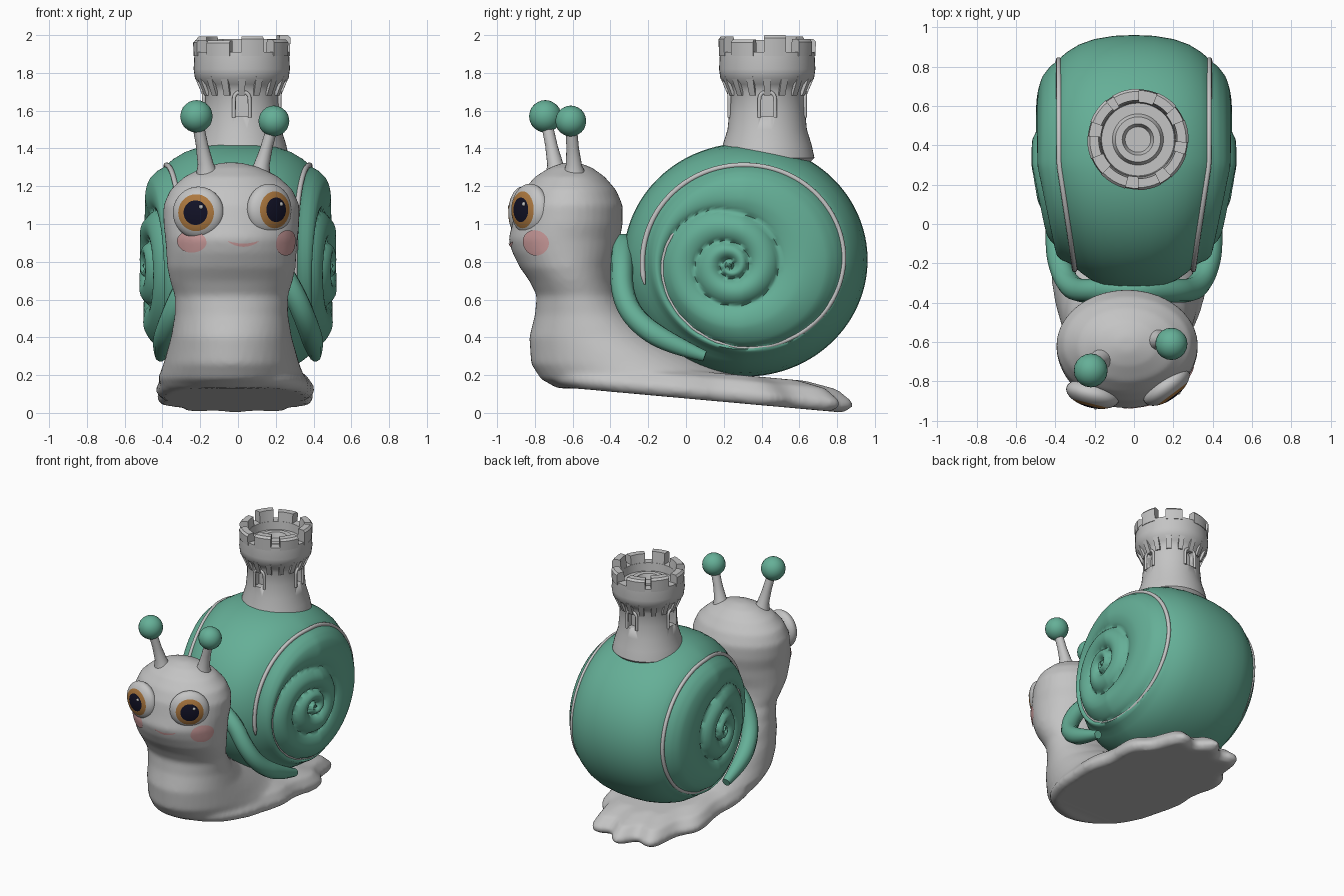
import bpy, bmesh, random
from math import pi, sin, cos, hypot, radians, atan2
from mathutils import Vector, Matrix

random.seed(4)
cube = bpy.data.objects.get("Cube")
if cube:
    bpy.data.objects.remove(cube)


def material(name, *rgb):
    m = bpy.data.materials.new(name)
    m.use_nodes = True
    m.diffuse_color = (*rgb, 1)
    m.node_tree.nodes["Principled BSDF"].inputs["Base Color"].default_value = (*rgb, 1)
    return m


GREY = material("pale grey", .55, .55, .55)
GREEN = material("sea green", .13, .43, .31)
IRIS = material("amber", .42, .19, .05)
PUPIL = material("near black", .006, .006, .02)
PINK = material("blush pink", .62, .34, .34)


def lerp(table, v):
    """Straight-line lookup in a sorted table of (key, value) pairs."""
    if v <= table[0][0]:
        return table[0][1]
    for (a, p), (b, q) in zip(table, table[1:]):
        if v <= b:
            return p + (q - p) * (v - a) / (b - a)
    return table[-1][1]


def finish(bm, name, *mats, angle=50):
    bmesh.ops.recalc_face_normals(bm, faces=bm.faces)
    me = bpy.data.meshes.new(name)
    bm.to_mesh(me)
    bm.free()
    me.shade_smooth()
    me.set_sharp_from_angle(angle=radians(angle))
    for m in mats:
        me.materials.append(m)
    ob = bpy.data.objects.new(name, me)
    bpy.context.collection.objects.link(ob)
    return ob


def loft(bm, rings):
    """Skin a list of closed rings and cap both ends."""
    vs = [[bm.verts.new(p) for p in ring] for ring in rings]
    n = len(vs[0])
    for a, b in zip(vs, vs[1:]):
        for i in range(n):
            j = (i + 1) % n
            bm.faces.new((a[i], a[j], b[j], b[i]))
    bm.faces.new(vs[0])
    bm.faces.new(vs[-1])


def ellipse(cx, cy, z, rx, ry, n=40):
    return [(cx + rx * cos(2 * pi * i / n), cy + ry * sin(2 * pi * i / n), z) for i in range(n)]


def ball(name, mat, centre, r):
    bm = bmesh.new()
    bmesh.ops.create_icosphere(bm, subdivisions=3, radius=r, matrix=Matrix.Translation(centre))
    return finish(bm, name, mat)


def tube(name, mat, points, r, tips=1.0):
    cu = bpy.data.curves.new(name, 'CURVE')
    cu.dimensions = '3D'
    cu.bevel_depth, cu.bevel_resolution, cu.use_fill_caps = r, 3, True
    sp = cu.splines.new('NURBS')
    sp.points.add(len(points) - 1)
    sp.use_endpoint_u, sp.order_u = True, 3
    for q, p in zip(sp.points, points):
        q.co = (*p, 1)
    sp.points[0].radius = sp.points[-1].radius = tips
    cu.materials.append(mat)
    ob = bpy.data.objects.new(name, cu)
    bpy.context.collection.objects.link(ob)
    return ob


# Body: upright neck and head, then the scalloped foot, fused together
# (height, half width, front y, back y)
HEAD = [(.13, .36, -.68, .3), (.18, .39, -.77, .35), (.26, .36, -.82, .15), (.4, .32, -.83, -.13),
        (.52, .3, -.8, -.28), (.62, .3, -.79, -.36), (.7, .325, -.83, -.38), (.77, .34, -.88, -.38),
        (.85, .345, -.92, -.36), (.92, .35, -.94, -.35), (1.0, .36, -.92, -.335), (1.1, .36, -.9, -.335),
        (1.18, .325, -.86, -.37), (1.25, .25, -.8, -.43), (1.3, .15, -.72, -.5), (1.325, .05, -.65, -.57)]
bm = bmesh.new()
loft(bm, [ellipse(-.035, (f + b) / 2, z, w, (b - f) / 2) for z, w, f, b in HEAD])


def foot_ring(scale, lift):
    ring = []
    for i in range(120):
        a = 2 * pi * i / 120
        c, s = cos(a), sin(a)
        k = (abs(c) ** 2.6 + abs(s) ** 2.6) ** (-1 / 2.6) * scale
        if s > -.5:
            k *= 1 + .055 * cos(11 * a + pi / 2) * min(1, s + .5)
        x, y = -.015 + .41 * c * k, .06 + .78 * s * k
        ring.append((x, y, max(0, .09 * (.85 - y)) + lift))
    return ring


loft(bm, [foot_ring(.94, 0), foot_ring(1, .03), foot_ring(1, .06), foot_ring(.9, .12), foot_ring(.7, .15)])
body = finish(bm, "body", GREY)
rm = body.modifiers.new("fuse", 'REMESH')
rm.mode, rm.voxel_size, rm.use_smooth_shade = 'VOXEL', .016, True
sm = body.modifiers.new("soften", 'SMOOTH')
sm.factor, sm.iterations = .5, 5

# Shell: wide band around the rim, raised whorls on each side
SPIRAL = [(-1, .68), (0, .54), (.25, .52), (.5, .515), (.75, .48), (1, .4), (1.25, .29),
          (1.5, .26), (1.75, .22), (2, .18), (2.25, .13), (3, .04), (4, 0)]
BAND = [(0, .64), (.1, .636), (.2, .62), (.28, .592), (.34, .555), (.37, .53)]
SIDE = [(0, .46), (.1, .47), (.25, .46), (.35, .445), (.45, .42), (.53, .37)]


def side_x(r, a):
    """Sideways height of the whorled face at radius r and angle a."""
    s = ((pi - a) / (2 * pi)) % 1 - 1
    while s < 3 and lerp(SPIRAL, s + 1) > r:
        s += 1
    hi, lo = lerp(SPIRAL, s), lerp(SPIRAL, s + 1)
    phase = min(1, max(0, (hi - r) / max(hi - lo, .001)))
    fade = min(1, max(0, .53 - r) / .04)
    return lerp(SIDE, r) + .055 * fade * sin(pi * phase) ** .6


def shell_point(x, r, a, side=1):
    t = min(1, max(0, (r - .26) / .24))
    y = .23 + .085 * t + r * 1.01 * cos(a)
    z = .78 + .03 * t + r * .965 * sin(a)
    return (side * x * lerp([(-.36, .76), (.3, 1)], y), y, z)


N = 128
angles = [2 * pi * i / N for i in range(N)]
radii = [.53 - .52 * i / 40 for i in range(1, 41)]
half = [[shell_point(x, r, a) for a in angles] for x, r in BAND]
half += [[shell_point(side_x(r, a), r, a) for a in angles] for r in radii]
bm = bmesh.new()
loft(bm, [[(-x, y, z) for x, y, z in ring] for ring in half[:0:-1]] + half)
finish(bm, "shell", GREEN, angle=80)

# Pale cord following the outer turn of each spiral
for side, label in ((1, "left"), (-1, "right")):
    path = []
    for i in range(101):
        s = -.04 + 1.12 * i / 100
        a, r = pi - 2 * pi * s, lerp(SPIRAL, s)
        path.append(shell_point(side_x(r, a) + .004, r, a, side))
    tube(label + "_shell_cord", GREY, path, .014, .3)

# Collar lip where the shell wraps the neck
lip = [(.41, .1, .3), (.4, -.1, .37), (.36, -.27, .49), (.3, -.34, .63), (.2, -.34, .8)]
tube("shell_collar", GREEN, lip + [(0, -.33, .92)] + [(-x, y, z) for x, y, z in lip[::-1]], .06, .5)


def facing(centre, normal):
    """Frame at centre whose local z looks along normal and local y is up."""
    n = Vector(normal).normalized()
    right = Vector((0, 0, 1)).cross(n).normalized()
    m = Matrix((right, n.cross(right), n)).transposed().to_4x4()
    return Matrix.Translation(centre) @ m


# Eyes with iris and pupil coloured by distance from the gaze axis
def eye(name, centre, normal):
    bm = bmesh.new()
    bmesh.ops.create_uvsphere(bm, u_segments=36, v_segments=32, radius=1)
    for f in bm.faces:
        c = f.calc_center_median()
        d = hypot(c.x, c.y)
        f.material_index = 0 if c.z < 0 or d > .69 else 1 if d > .43 else 2
    frame = facing(centre, normal)
    bmesh.ops.transform(bm, matrix=frame @ Matrix.Diagonal((.138, .138, .07, 1)), verts=bm.verts)
    finish(bm, name, GREY, IRIS, PUPIL)
    ball(name + "_glint", GREY, frame @ Vector((.03, .03, .06)), .013)


eye("right_eye", (-.21, -.865, 1.06), (-.25, -1, 0))
eye("left_eye", (.165, -.825, 1.075), (.6, -.8, 0))


# Thin painted patches laid over the skin
def patch(name, centre, normal, rx, rz, bend=0):
    bm = bmesh.new()
    rings = [[(rx * k / 8 * cos(a), rz * k / 8 * sin(a) + bend * (rx * k / 8 * cos(a)) ** 2, 0)
              for a in angles[::4]] for k in (8, 7, 6, 5, 4, 3, 2, 1)]
    vs = [[bm.verts.new(p) for p in ring] for ring in rings]
    for a, b in zip(vs, vs[1:]):
        for i in range(len(a)):
            bm.faces.new((a[i - 1], a[i], b[i], b[i - 1]))
    bm.faces.new(vs[-1])
    ob = finish(bm, name, PINK)
    ob.matrix_world = facing(centre, normal)
    sw = ob.modifiers.new("lay_on_skin", 'SHRINKWRAP')
    sw.target, sw.wrap_mode, sw.offset = body, 'ABOVE_SURFACE', .006


patch("right_cheek", (-.25, -.87, .905), (-.5, -1, 0), .095, .058)
patch("left_cheek", (.25, -.79, .9), (.85, -.75, 0), .085, .066)
patch("mouth", (.03, -.94, .885), (.15, -1, 0), .085, .009, 3)

# Feelers
for label, base, tip, r in (("right", (-.16, -.68, 1.26), (-.22, -.745, 1.57), .086),
                            ("left", (.11, -.59, 1.26), (.19, -.61, 1.545), .082)):
    b, t = Vector(base), Vector(tip)
    bm = bmesh.new()
    loft(bm, [ellipse(*b.lerp(t, k), w, w, 16) for k, w in ((0, .062), (.18, .043), (.5, .033), (1, .03))])
    finish(bm, label + "_feeler", GREY)
    ball(label + "_feeler_ball", GREEN, t, r)

# Tower: turned wall with sunken top, arched windows cut in
TX, TY = .02, .43
WALL = [(.2, 1.3), (.25, 1.35), (.235, 1.42), (.21, 1.5), (.2, 1.6), (.198, 1.7), (.215, 1.74), (.248, 1.77),
        (.255, 1.82), (.25, 1.91), (.19, 1.91), (.185, 1.85), (.13, 1.85), (.115, 1.88), (.08, 1.88), (.065, 1.84)]
bm = bmesh.new()
loft(bm, [ellipse(TX, TY, z, r, r, 48) for r, z in WALL])
tower = finish(bm, "tower", GREY, angle=40)

bm = bmesh.new()
arch = [(-.035, -.06), (.035, -.06)] + [(.035 * cos(pi * i / 8), .03 + .035 * sin(pi * i / 8)) for i in range(9)]
for i in range(4):
    a = i * pi / 2
    frame = facing((TX, TY, 1.63), (cos(a), sin(a), 0))
    loft(bm, [[frame @ Vector((x, y, d)) for x, y in arch] for d in (.155, .26)])
    tube("window_frame", GREY, [frame @ Vector((x * 1.2, y * 1.1, .2)) for x, y in arch[1:] + arch[:1]], .01)
cutter = finish(bm, "window_cutter", GREY)
cutter.hide_render = True
cutter.hide_viewport = True
cut = tower.modifiers.new("windows", 'BOOLEAN')
cut.operation, cut.object, cut.solver = 'DIFFERENCE', cutter, 'EXACT'


# Battlements and the brackets under them
def arc_block(bm, mid, width, profile):
    loft(bm, [[(TX + r * cos(a), TY + r * sin(a), z) for r, z in profile]
              for a in (mid + width * (k / 4 - .5) for k in range(5))])


bm = bmesh.new()
for i in range(8):
    top = random.uniform(1.965, 2.0) if i else 2.0
    arc_block(bm, i * pi / 4 + .2 + random.uniform(-.06, .06), random.uniform(.45, .58),
              [(.19, 1.89), (.255, 1.89), (.258, top - .015), (.245, top), (.2, top)])
for i in range(16):
    arc_block(bm, i * pi / 8, .16, [(.18, 1.68), (.208, 1.68), (.25, 1.78), (.18, 1.78)])
finish(bm, "battlements", GREY, angle=35)
